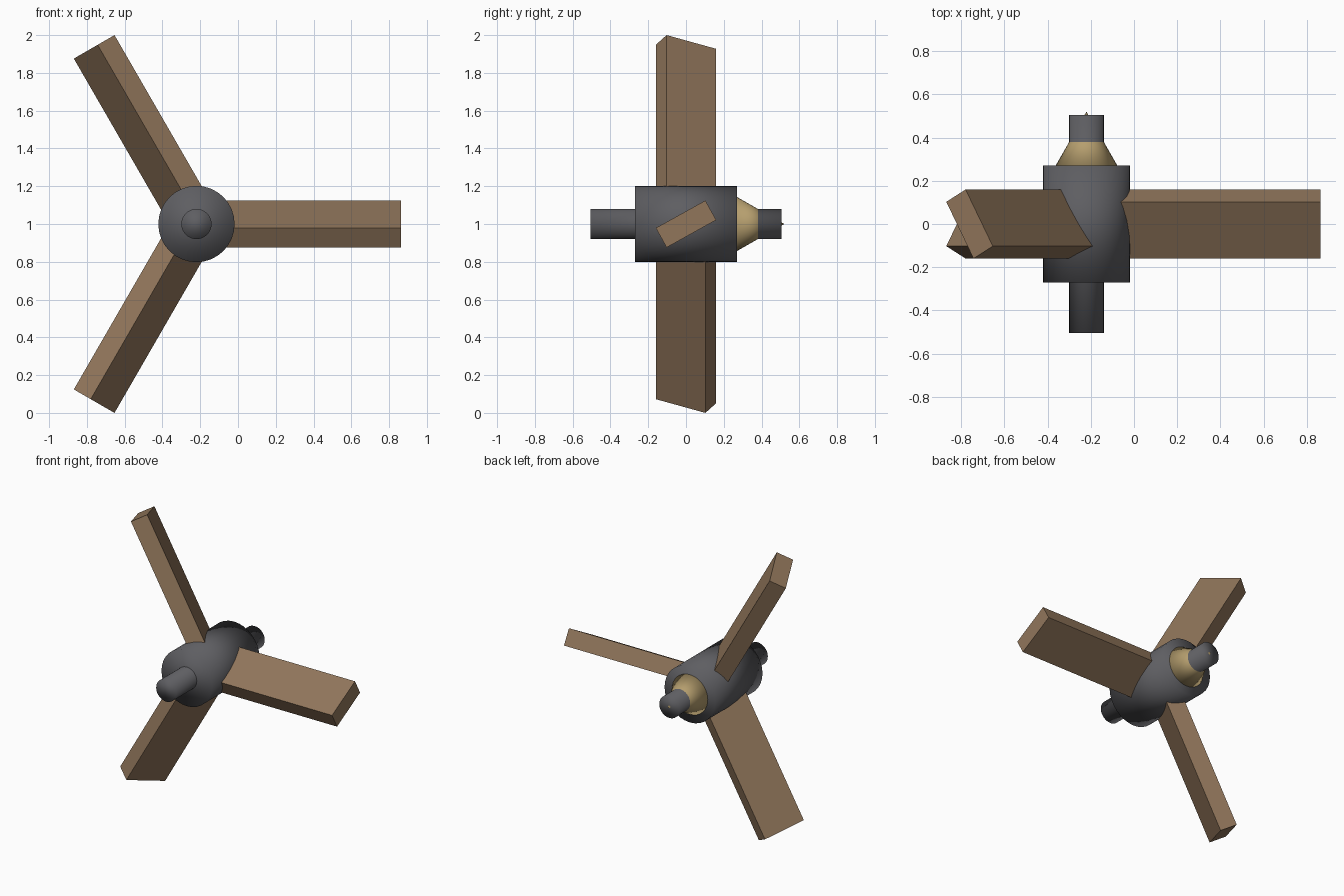
import bpy
from math import radians
from mathutils import Matrix, Vector

cube = bpy.data.objects.get("Cube")
if cube:
    bpy.data.objects.remove(cube, do_unlink=True)

CENTRE = Vector((-0.22, 0, 1.0))
BLADE_LENGTH, BLADE_WIDTH, BLADE_THICKNESS = 1.083, 0.30, 0.118
BLADE_PITCH = radians(29)


def material(name, colour):
    mat = bpy.data.materials.new(name)
    mat.use_nodes = True
    mat.diffuse_color = (*colour, 1)
    mat.node_tree.nodes["Principled BSDF"].inputs["Base Color"].default_value = (*colour, 1)
    return mat


metal = material("dark grey metal", (0.112, 0.112, 0.122))
wood = material("brown wood", (0.283, 0.181, 0.105))
brass = material("pale brass", (0.462, 0.342, 0.156))


def turned(name, front, back, r_front, r_back, mat):
    """Round part along the y axis of the hub, from front to back."""
    bpy.ops.mesh.primitive_cone_add(
        vertices=32, radius1=r_back, radius2=r_front, depth=back - front,
        location=CENTRE + Vector((0, (front + back) / 2, 0)),
        rotation=(radians(90), 0, 0))
    obj = bpy.context.object
    obj.name = name
    obj.data.materials.append(mat)
    bpy.ops.object.shade_smooth()
    return obj


# Hub, through shaft and rear cone
turned("hub", -0.27, 0.27, 0.202, 0.202, metal)
turned("shaft", -0.505, 0.505, 0.08, 0.08, metal)
turned("rear_cone", 0.23, 0.52, 0.166, 0, brass)

# Three pitched flat blades spaced around the hub
for i in range(3):
    bpy.ops.mesh.primitive_cube_add(size=1)
    blade = bpy.context.object
    blade.name = f"blade_{i + 1}"
    blade.data.transform(
        Matrix.Translation(CENTRE)
        @ Matrix.Rotation(radians(-120 * i), 4, "Y")
        @ Matrix.Rotation(BLADE_PITCH, 4, "X")
        @ Matrix.Translation((BLADE_LENGTH / 2, 0, 0))
        @ Matrix.Diagonal((BLADE_LENGTH, BLADE_WIDTH, BLADE_THICKNESS, 1)))
    blade.data.materials.append(wood)
